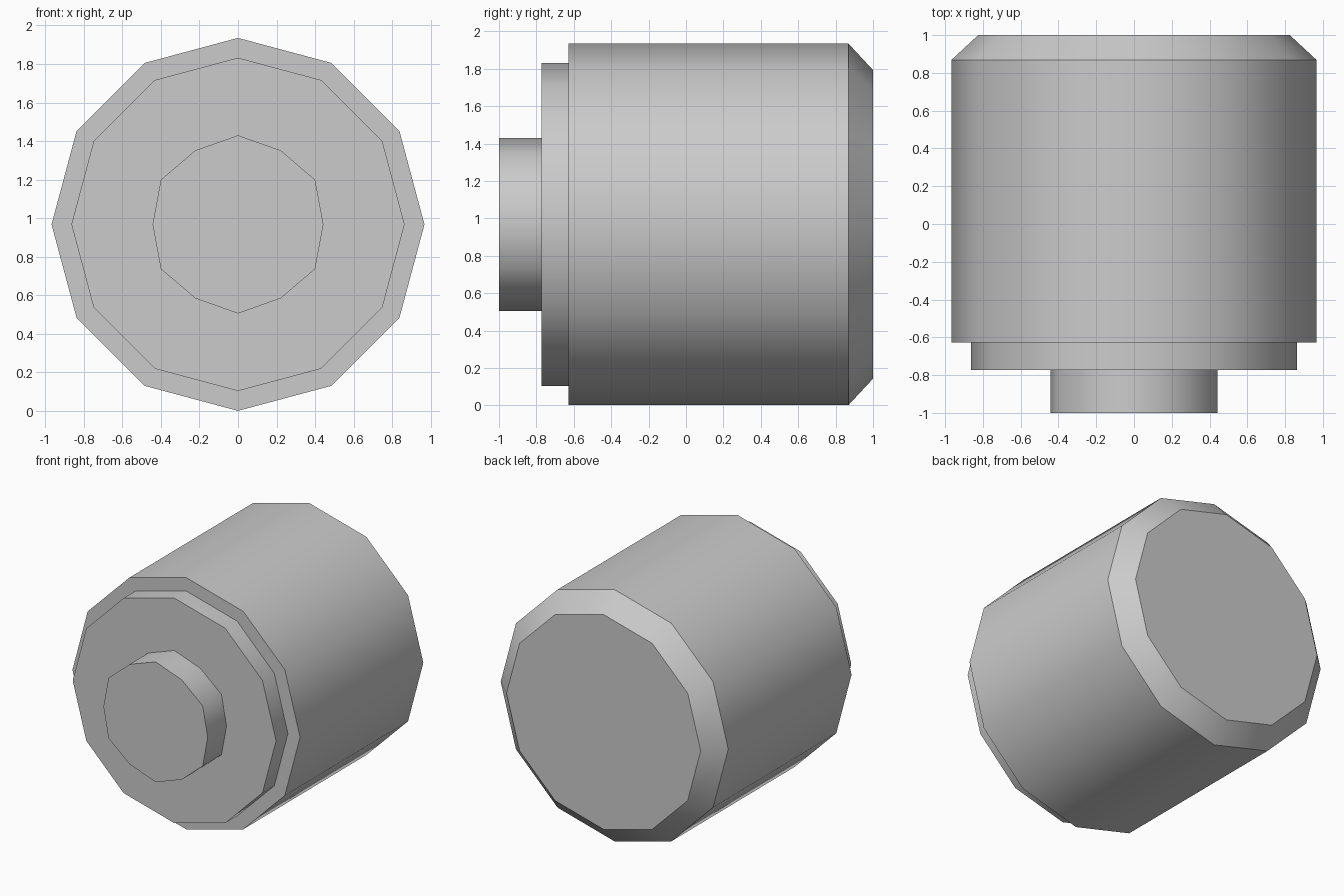
import bpy
import bmesh
from math import sin, cos, pi, radians

SIDES = 12
CENTRE_Z = 0.968

if "Cube" in bpy.data.objects:
    bpy.data.objects.remove(bpy.data.objects["Cube"], do_unlink=True)

grey = bpy.data.materials.new("plain_grey")
grey.use_nodes = True
colour = (0.6, 0.6, 0.6, 1)
grey.diffuse_color = colour
grey.node_tree.nodes["Principled BSDF"].inputs["Base Color"].default_value = colour


def turned_part(name, profile, cap_back=False):
    """Lathe rings of (y, even radius, odd radius) about the y axis, front to back."""
    bm = bmesh.new()
    rings = []
    for y, *radii in profile:
        ring = []
        for i in range(SIDES):
            a = 2 * pi * i / SIDES
            r = radii[i % len(radii)]
            ring.append(bm.verts.new((r * cos(a), y, CENTRE_Z + r * sin(a))))
        rings.append(ring)
    for front, back in zip(rings, rings[1:]):
        for i in range(SIDES):
            j = (i + 1) % SIDES
            bm.faces.new((front[i], front[j], back[j], back[i]))
    bm.faces.new(rings[0])
    bm.faces.new(rings[-1][::-1])
    bmesh.ops.recalc_face_normals(bm, faces=bm.faces)
    # Drop the end that is buried in the next part
    if not cap_back:
        buried = [f for f in bm.faces if all(v in rings[-1] for v in f.verts)]
        bmesh.ops.delete(bm, geom=buried, context="FACES_ONLY")
    mesh = bpy.data.meshes.new(name)
    bm.to_mesh(mesh)
    bm.free()
    mesh.materials.append(grey)
    obj = bpy.data.objects.new(name, mesh)
    bpy.context.collection.objects.link(obj)
    bpy.ops.object.select_all(action="DESELECT")
    obj.select_set(True)
    bpy.context.view_layer.objects.active = obj
    bpy.ops.object.shade_smooth_by_angle(angle=radians(42))


# Main drum with a chamfered back rim
turned_part("drum", [(-0.628, 0.967), (0.868, 0.967), (1.0, 0.825)], cap_back=True)

# Stepped collar on the front
turned_part("collar", [(-0.772, 0.864), (-0.628, 0.864)])

# Small knob, its corners alternating slightly in radius
turned_part("knob", [(-1.0, 0.443, 0.462), (-0.772, 0.443, 0.462)])
